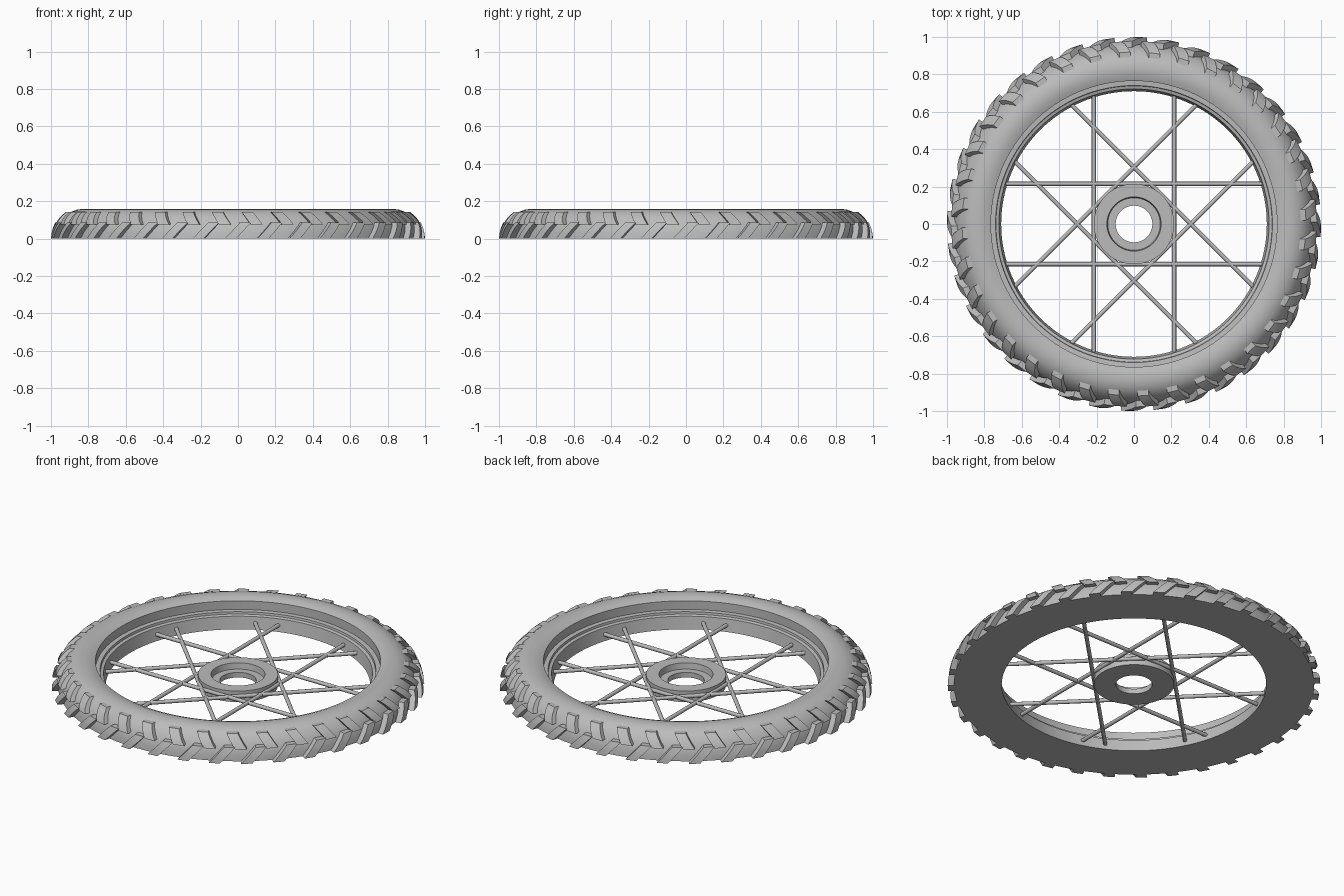
import bpy, bmesh, math

cube = bpy.data.objects.get("Cube")
if cube:
    bpy.data.objects.remove(cube, do_unlink=True)

grey = bpy.data.materials.new("plain grey")
grey.use_nodes = True
grey.diffuse_color = (0.5, 0.5, 0.5, 1)
grey.node_tree.nodes["Principled BSDF"].inputs["Base Color"].default_value = (0.5, 0.5, 0.5, 1)


def finish(name, bm, smooth=True):
    mesh = bpy.data.meshes.new(name)
    bm.to_mesh(mesh)
    bm.free()
    mesh.materials.append(grey)
    ob = bpy.data.objects.new(name, mesh)
    bpy.context.collection.objects.link(ob)
    if smooth:
        bpy.ops.object.select_all(action="DESELECT")
        ob.select_set(True)
        bpy.context.view_layer.objects.active = ob
        bpy.ops.object.shade_smooth_by_angle(angle=math.radians(32))
    return ob


def polar(r, angle, z):
    return (r * math.cos(angle), r * math.sin(angle), z)


def lathe(name, profile, steps=128, closed=False):
    """Turn a (radius, height) profile around the vertical axis."""
    bm = bmesh.new()
    rings = [[bm.verts.new(polar(r, math.tau * k / steps, z)) for k in range(steps)]
             for r, z in profile]
    pairs = list(zip(rings, rings[1:]))
    if closed:
        pairs.append((rings[-1], rings[0]))
    for low, high in pairs:
        for k in range(steps):
            n = (k + 1) % steps
            bm.faces.new((low[k], low[n], high[n], high[k]))
    return finish(name, bm)


# Tyre: flat underside, rounded shoulder, inner lip
shoulder = [(0.967, 0), (0.964, 0.03), (0.955, 0.065), (0.938, 0.098),
            (0.915, 0.125), (0.89, 0.144), (0.86, 0.155), (0.83, 0.159)]
lathe("tyre", [(0.765, 0)] + shoulder + [(0.795, 0.155), (0.765, 0.143), (0.765, 0.092)])

# Rim: stepped ledge and slightly tapered inner wall
lathe("rim", [(0.765, 0.092), (0.74, 0.09), (0.738, 0.077), (0.722, 0.072),
              (0.71, 0), (0.765, 0)])

# Hub: disc with a recessed seat and a centre hole
lathe("hub", [(0.098, 0), (0.215, 0), (0.215, 0.065), (0.145, 0.065),
              (0.14, 0.03), (0.098, 0.03)], 64, True)


def tyre_radius(z):
    for (r0, z0), (r1, z1) in zip(shoulder, shoulder[1:]):
        if z <= z1:
            return r0 + (r1 - r0) * (z - z0) / (z1 - z0)
    return shoulder[-1][0]


def tread_row(name, z0, z1, start, shift, width, height, count=36, levels=4):
    """Slanted blocks following the tyre shoulder."""
    bm = bmesh.new()
    for i in range(count):
        rows = []
        for s in range(levels):
            t = s / (levels - 1)
            z = z0 + (z1 - z0) * t
            a = math.tau * (i + start) / count + shift * (t - 0.5)
            r = tyre_radius(z)
            rows.append([bm.verts.new(polar(rad, a + side * width / 2, z))
                         for rad, side in ((r - 0.015, -1), (r + height, -1),
                                           (r + height, 1), (r - 0.015, 1))])
        for low, high in zip(rows, rows[1:]):
            for k in range(4):
                n = (k + 1) % 4
                bm.faces.new((low[k], low[n], high[n], high[k]))
        bm.faces.new(rows[0][::-1])
        bm.faces.new(rows[-1])
    bmesh.ops.recalc_face_normals(bm, faces=bm.faces)
    return finish(name, bm)


# Two staggered rows of tread blocks
tread_row("lower_tread", 0, 0.085, 0.0, 0.08, 0.06, 0.033)
tread_row("upper_tread", 0.075, 0.143, 0.45, -0.05, 0.065, 0.028)

# Spokes: four crossing pairs tangent to the hub
for i in range(8):
    angle = i * math.pi / 4
    bpy.ops.mesh.primitive_cylinder_add(
        vertices=12, radius=0.011, depth=1.37,
        location=polar(0.215, angle, 0.036),
        rotation=(math.pi / 2, 0, angle))
    spoke = bpy.context.object
    spoke.name = f"spoke_{i + 1}"
    spoke.data.materials.append(grey)
    bpy.ops.object.shade_smooth_by_angle(angle=math.radians(40))
